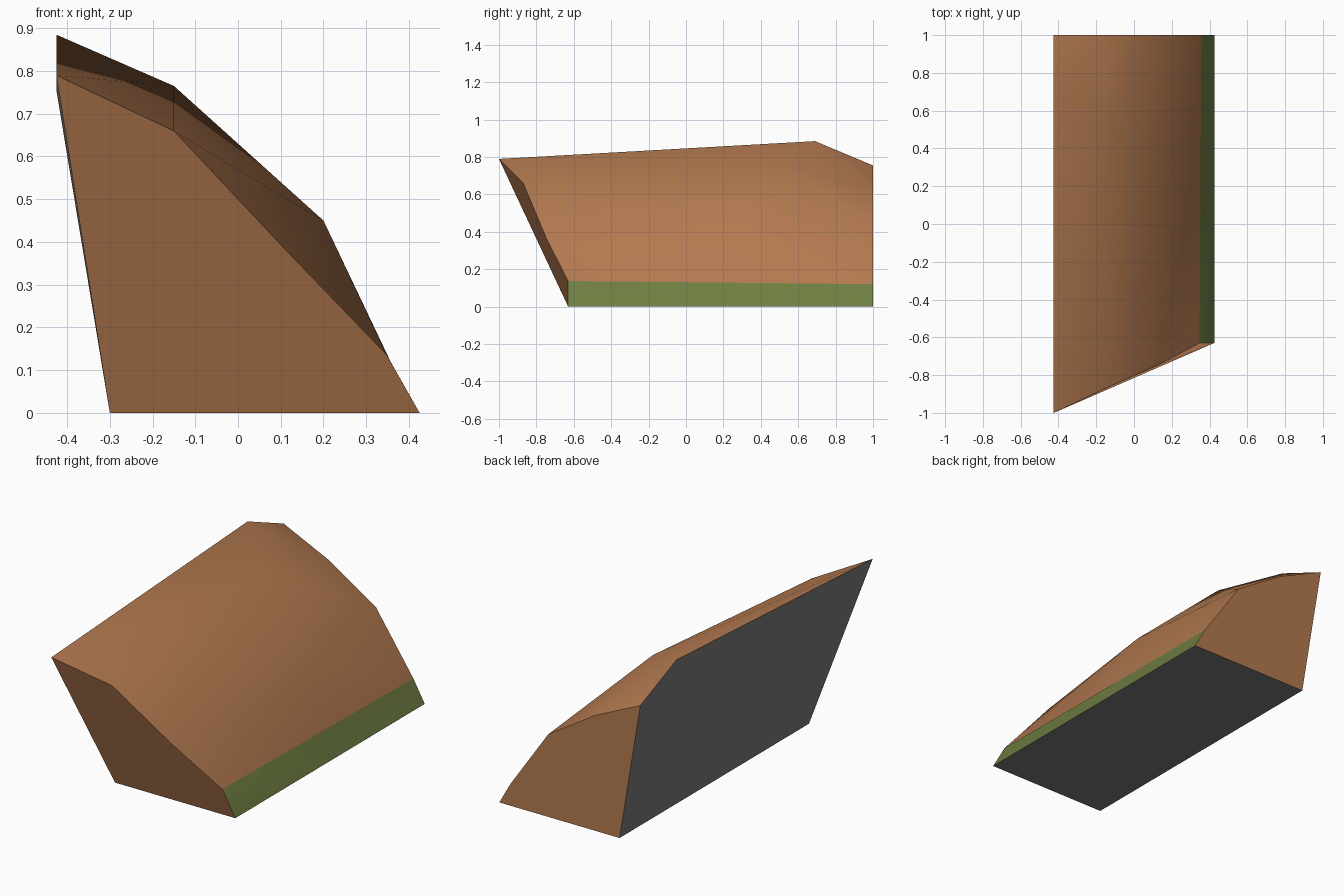
import bpy, bmesh, math

if "Cube" in bpy.data.objects:
    bpy.data.objects.remove(bpy.data.objects["Cube"])


def material(name, rgb):
    m = bpy.data.materials.new(name)
    m.diffuse_color = (*rgb, 1)
    m.use_nodes = True
    m.node_tree.nodes["Principled BSDF"].inputs["Base Color"].default_value = m.diffuse_color
    return m


mats = [material("earth brown", (0.456, 0.195, 0.08)),
        material("grass green", (0.16, 0.21, 0.055)),
        material("hidden side grey", (0.19, 0.19, 0.19))]

# Cross-sections of the slope, each from the crest down to the foot
front = [(-.425, -1, .79), (-.15, -.87, .66), (.13, -.745, .362),
         (.347, -.63, .137), (.425, -.63, 0)]
middle = [(-.425, .69, .885), (-.15, .5, .765), (.20, .27, .45),
          (.352, .27, .128), (.425, .27, 0)]
back = [(-.425, 1, .755), (-.155, 1, .63), (.13, 1, .45),
        (.357, 1, .12), (.425, 1, 0)]

bm = bmesh.new()
f, m, b = [[bm.verts.new(p) for p in row] for row in (front, middle, back)]
base_front = bm.verts.new((-.3, -.63, 0))
base_back = bm.verts.new((-.3, 1, 0))


def face(verts, mat):
    bm.faces.new(verts).material_index = mat


# Sloping surface, with a grass strip along the foot
for near, far in ((f, m), (m, b)):
    for i in range(4):
        mat = 1 if i == 3 else 0
        face((near[i], near[i + 1], far[i + 1]), mat)
        face((near[i], far[i + 1], far[i]), mat)

# Brown ends, grey back wall and underside
face([base_front] + f[::-1], 0)
face([base_back] + b, 0)
face((base_front, f[0], m[0], b[0], base_back), 2)
face((base_front, base_back, b[4], m[4], f[4]), 2)
bmesh.ops.recalc_face_normals(bm, faces=bm.faces[:])

mesh = bpy.data.meshes.new("hill_slope")
bm.to_mesh(mesh)
bm.free()
for mat in mats:
    mesh.materials.append(mat)
hill = bpy.data.objects.new("hill_slope", mesh)
bpy.context.collection.objects.link(hill)
bpy.context.view_layer.objects.active = hill
hill.select_set(True)
bpy.ops.object.shade_smooth_by_angle(angle=math.radians(30))
